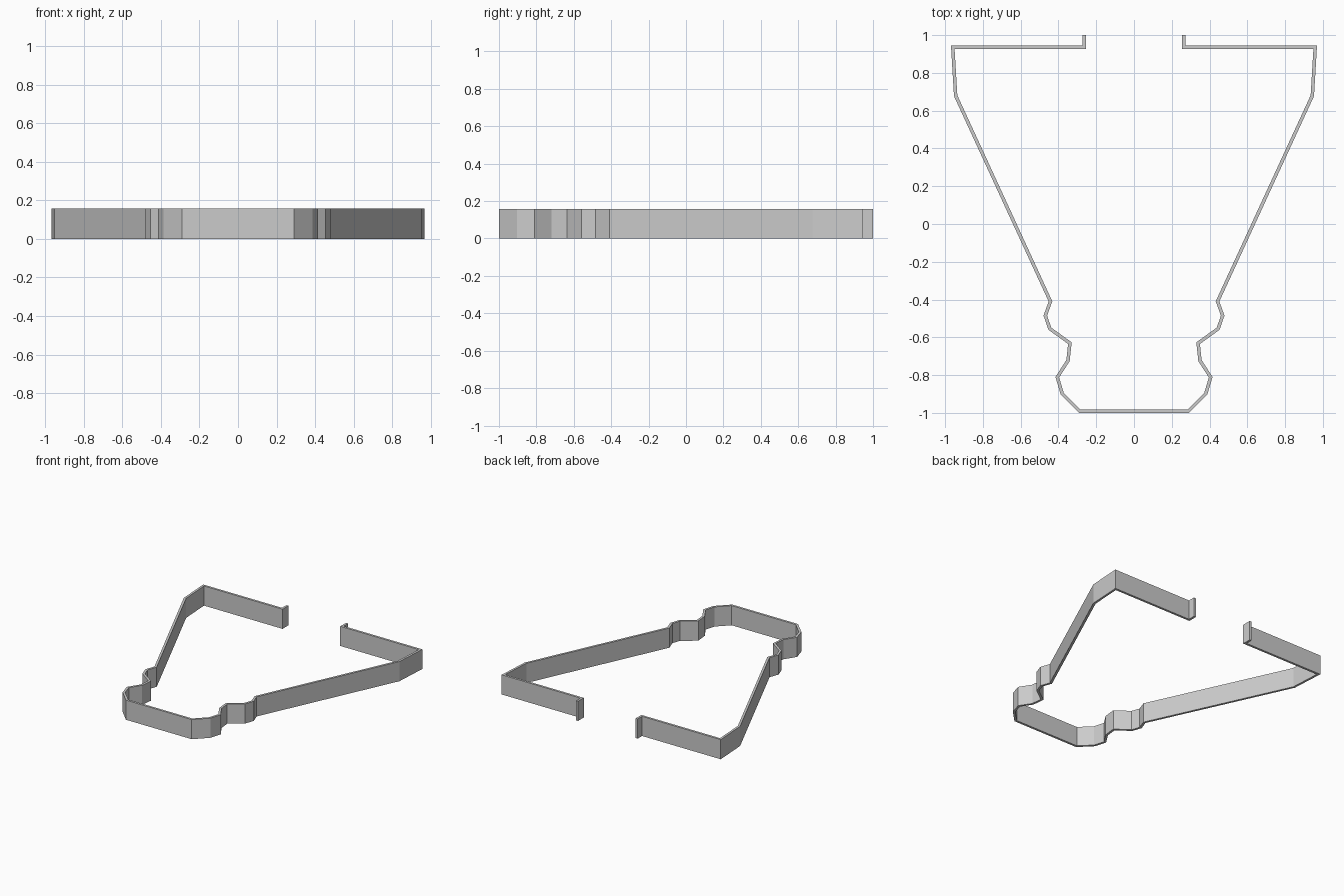
import bpy, bmesh
from mathutils import Vector

if "Cube" in bpy.data.objects:
    bpy.data.objects.remove(bpy.data.objects["Cube"])

HEIGHT, WALL = 0.157, 0.018

# Outer outline of the right half, from the open tab to the base
half = [(0.273, 1.0), (0.273, 0.945), (0.969, 0.945), (0.953, 0.677),
        (0.452, -0.41), (0.479, -0.485), (0.453, -0.56), (0.349, -0.635),
        (0.358, -0.72), (0.416, -0.81), (0.388, -0.903), (0.291, -1.0)]
outer = [Vector(p) for p in half + [(-x, y) for x, y in reversed(half)]]


def offset_inward(path, dist):
    """Mitred parallel path on the right-hand side of travel."""
    normals = []
    for a, b in zip(path, path[1:]):
        d = (b - a).normalized()
        normals.append(Vector((d.y, -d.x)))
    result = []
    for i, p in enumerate(path):
        n0 = normals[max(i - 1, 0)]
        n1 = normals[min(i, len(normals) - 1)]
        result.append(p + (n0 + n1) * dist / (1 + n0.dot(n1)))
    return result


# Thin strip along the outline, extruded to a wall
bm = bmesh.new()
rows = [[bm.verts.new((p.x, p.y, 0)) for p in path]
        for path in (outer, offset_inward(outer, WALL))]
for i in range(len(outer) - 1):
    bm.faces.new((rows[0][i], rows[0][i + 1], rows[1][i + 1], rows[1][i]))
top = bmesh.ops.extrude_face_region(bm, geom=bm.faces[:], use_keep_orig=True)
bmesh.ops.translate(bm, vec=(0, 0, HEIGHT),
                    verts=[g for g in top["geom"] if isinstance(g, bmesh.types.BMVert)])
bmesh.ops.recalc_face_normals(bm, faces=bm.faces[:])
mesh = bpy.data.meshes.new("outline_wall")
bm.to_mesh(mesh)
bm.free()
bpy.context.collection.objects.link(bpy.data.objects.new("outline_wall", mesh))
